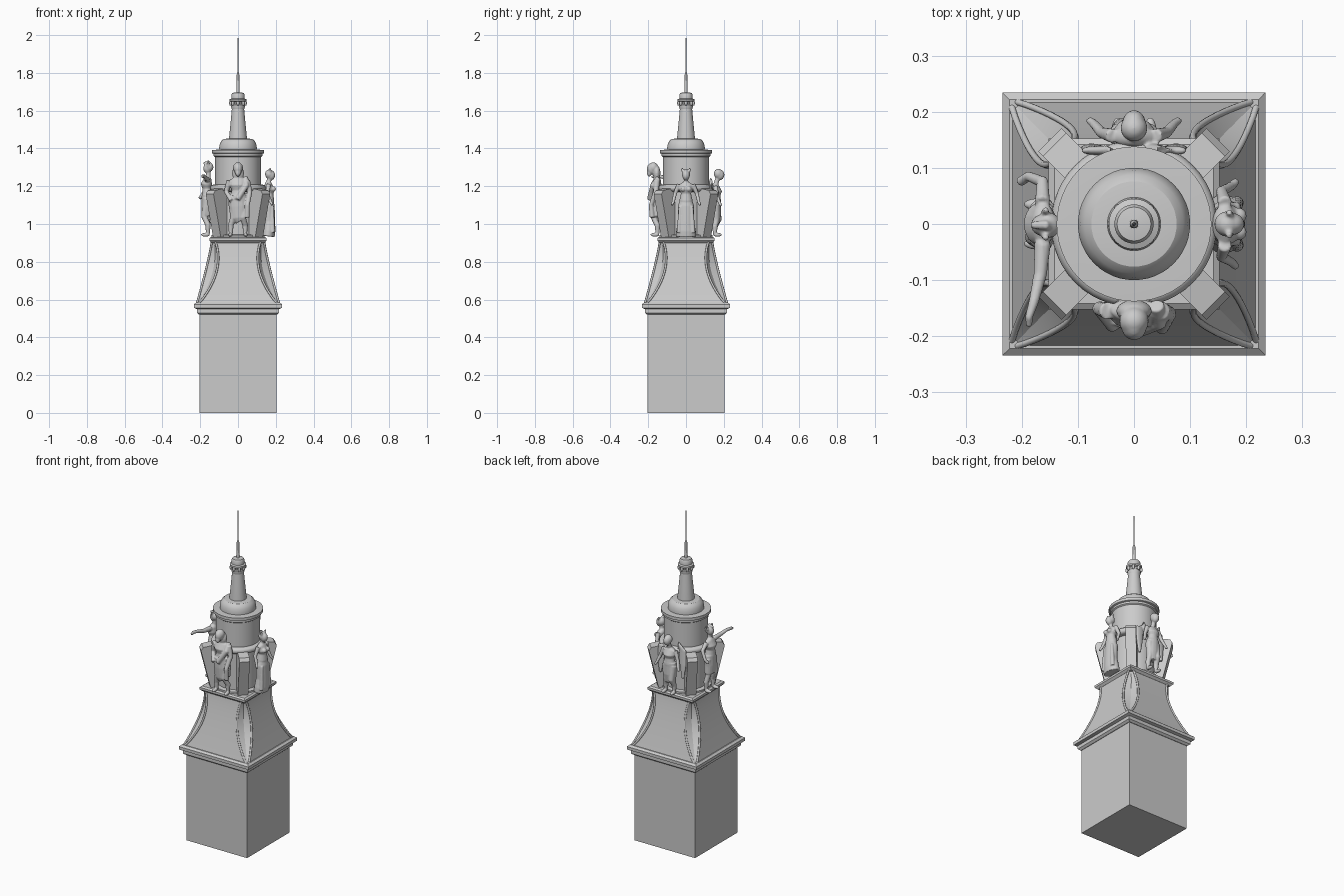
import bpy, bmesh, math
from math import sin, cos, pi
from mathutils import Vector, Matrix


def make(name, bm, angle=30):
    bmesh.ops.recalc_face_normals(bm, faces=bm.faces)
    me = bpy.data.meshes.new(name)
    bm.to_mesh(me)
    bm.free()
    ob = bpy.data.objects.new(name, me)
    bpy.context.collection.objects.link(ob)
    bpy.ops.object.select_all(action='DESELECT')
    ob.select_set(True)
    bpy.context.view_layer.objects.active = ob
    bpy.ops.object.shade_smooth_by_angle(angle=math.radians(angle))
    return ob


def loft(bm, rings):
    """Skin a list of closed point rings and cap both ends."""
    vs = [[bm.verts.new(p) for p in r] for r in rings]
    n = len(vs[0])
    for a, b in zip(vs, vs[1:]):
        for i in range(n):
            bm.faces.new((a[i], a[(i + 1) % n], b[(i + 1) % n], b[i]))
    bm.faces.new(vs[0][::-1])
    bm.faces.new(vs[-1])


def lathe(name, profile, n=48):
    bm = bmesh.new()
    loft(bm, [[(r * cos(2 * pi * i / n), r * sin(2 * pi * i / n), z) for i in range(n)]
              for r, z in profile])
    return make(name, bm)


def square(s, z):
    return [(-s, -s, z), (s, -s, z), (s, s, z), (-s, s, z)]


def tube(bm, pts, n=12):
    """Tapered limb: points are (x, y, z, rx[, ry])."""
    P = [Vector(p[:3]) for p in pts]
    rings = []
    for i, p in enumerate(pts):
        d = (P[min(i + 1, len(P) - 1)] - P[max(i - 1, 0)]).normalized()
        ref = Vector((1, 0, 0)) if abs(d.x) < 0.8 else Vector((0, 0, 1))
        u = (ref - d * ref.dot(d)).normalized()
        v = d.cross(u)
        rx, ry = p[3], p[-1]
        rings.append([P[i] + u * rx * cos(2 * pi * k / n) + v * ry * sin(2 * pi * k / n)
                      for k in range(n)])
    loft(bm, rings)


def ball(bm, x, y, z, rx, ry=None, rz=None):
    m = Matrix.Translation((x, y, z)) @ Matrix.Diagonal((rx, ry or rx, rz or rx, 1))
    bmesh.ops.create_uvsphere(bm, u_segments=16, v_segments=10, radius=1, matrix=m)


# square shaft and stepped cornice
bm = bmesh.new()
loft(bm, [square(0.203, 0), square(0.203, 0.53)])
make("shaft", bm)
bm = bmesh.new()
loft(bm, [square(s, z) for s, z in ((0.206, 0.52), (0.218, 0.53), (0.218, 0.55), (0.234, 0.556),
                                    (0.234, 0.574), (0.222, 0.584))])
make("cornice", bm)

# flared roof with hollow leaf shaped corners
def roof_at(t):
    s = 0.138 + 0.08 * (1 - t) ** 1.2
    c = 0.008 + 0.05 * sin(pi * min(1, t * 0.97)) ** 0.8
    return s, c, 0.578 + 0.334 * t

bm = bmesh.new()
rings = []
for k in range(17):
    s, c, z = roof_at(k / 16)
    m = s - 0.66 * c
    ring = []
    for q in range(4):
        for x, y in ((s, s - c), (m, m), (s - c, s)):
            a = q * pi / 2
            ring.append((x * cos(a) - y * sin(a), x * sin(a) + y * cos(a), z))
    rings.append(ring)
loft(bm, rings)
make("flared_roof", bm, 20)

# raised ribs along the leaf edges
bm = bmesh.new()
for sx in (-1, 1):
    for sy in (-1, 1):
        for swap in (0, 1):
            pts = []
            for k in range(17):
                s, c, z = roof_at(k / 16)
                x, y = (s, s - c) if swap else (s - c, s)
                pts.append((sx * x, sy * y, z, 0.006))
            tube(bm, pts, 8)
make("roof_ribs", bm, 50)

# platform above the roof
bm = bmesh.new()
loft(bm, [square(s, z) for s, z in ((0.14, 0.90), (0.152, 0.912), (0.152, 0.925), (0.142, 0.932))])
make("platform", bm)

# round tower parts
lathe("lower_drum", [(0.14, 0.925), (0.14, 0.942), (0.115, 0.945), (0.115, 1.18)])
lathe("drum_ring", [(0.11, 1.17)] + [(0.13 + 0.018 * cos(a), 1.19 + 0.018 * sin(a))
                                     for a in [-pi / 2 + pi * i / 8 for i in range(9)]])
lathe("upper_drum", [(0.122, 1.19), (0.122, 1.355), (0.129, 1.36), (0.129, 1.372), (0.138, 1.375),
                     (0.138, 1.392), (0.1, 1.394)])
lathe("dome", [(0.1, 1.385), (0.1, 1.405), (0.096, 1.425), (0.088, 1.44), (0.076, 1.45),
               (0.05, 1.453)])
lathe("spire_column", [(0.048, 1.445), (0.047, 1.46), (0.039, 1.54), (0.031, 1.625)])
lathe("capital", [(0.03, 1.60), (0.036, 1.618), (0.036, 1.63), (0.031, 1.634), (0.034, 1.645),
                  (0.045, 1.65), (0.045, 1.66), (0.035, 1.664), (0.035, 1.685), (0.03, 1.694),
                  (0.01, 1.697)])
lathe("needle", [(0.008, 1.69), (0.007, 1.79), (0.004, 1.80), (0.003, 1.90), (0.001, 2.0)], 12)
bm = bmesh.new()
for i in range(8):
    a = i * pi / 4
    ball(bm, 0.039 * cos(a), 0.039 * sin(a), 1.64, 0.008, 0.008, 0.014)
make("capital_brackets", bm, 60)

# four outward leaning buttresses on the diagonals
bm = bmesh.new()
for i in range(4):
    rot = Matrix.Rotation(pi / 4 + i * pi / 2, 3, 'Z')
    side = [(0.09, 0.93), (0.158, 0.93), (0.212, 1.158), (0.20, 1.178), (0.10, 1.195)]
    loft(bm, [[rot @ Vector((r, w, z)) for r, z in side] for w in (-0.029, 0.029)])
make("buttresses", bm)


# statues: modelled facing -y, fused by a voxel remesh
def statue(name, bm, angle, radius):
    ob = make(name, bm, 180)
    rm = ob.modifiers.new("fuse", 'REMESH')
    rm.mode, rm.voxel_size, rm.use_smooth_shade = 'VOXEL', 0.0035, True
    sm = ob.modifiers.new("soften", 'SMOOTH')
    sm.factor, sm.iterations = 0.5, 2
    ob.location = (radius * sin(angle), -radius * cos(angle), 0.935)
    ob.rotation_euler.z = angle


def head(bm, x, y, z, s=1):
    ball(bm, x, y, z, 0.020 * s, 0.023 * s, 0.027 * s)
    ball(bm, x, y + 0.008, z + 0.006, 0.023 * s, 0.023 * s, 0.025 * s)
    tube(bm, [(x * 0.5, 0.004, z - 0.065, 0.014), (x, y + 0.006, z, 0.011)])


def legs(bm, hip, half, spread=0.0):
    for s in (-1, 1):
        k = -0.012 if s > 0 else 0.0
        tube(bm, [(s * half, 0, hip, 0.024), (s * half, k - 0.004, hip * 0.52, 0.016),
                  (s * (half + spread), 0.004, hip * 0.3, 0.015),
                  (s * (half + spread), 0.004, 0.012, 0.010)])
        ball(bm, s * (half + spread * 1.2), -0.01, 0.008, 0.011, 0.024, 0.010)


def torso(bm, hip, sh, w):
    tube(bm, [(0, 0, hip - 0.02, w * 0.7, 0.025), (0, 0, hip + 0.01, w * 0.82, 0.03),
              (0, -0.002, hip * 0.5 + sh * 0.5, w * 0.62, 0.023),
              (0, -0.004, sh - 0.03, w * 0.85, 0.03), (0, 0.002, sh, w * 0.8, 0.02),
              (0, 0.002, sh + 0.012, w * 0.35, 0.014)], 16)


# front: draped bearded figure
bm = bmesh.new()
legs(bm, 0.19, 0.026, 0.012)
torso(bm, 0.19, 0.30, 0.053)
head(bm, 0, -0.026, 0.357, 1.15)
ball(bm, 0, -0.04, 0.336, 0.014, 0.012, 0.02)
ball(bm, 0, 0.0, 0.335, 0.032, 0.02, 0.04)
tube(bm, [(-0.002, 0, 0.22, 0.05, 0.034), (0.004, 0, 0.16, 0.053, 0.034),
          (0.008, 0, 0.10, 0.046, 0.03), (0.018, 0, 0.085, 0.034, 0.024)], 16)
tube(bm, [(-0.045, -0.02, 0.19, 0.014), (0.0, -0.036, 0.20, 0.015), (0.045, -0.02, 0.27, 0.014),
          (0.04, 0.01, 0.31, 0.014)])
tube(bm, [(-0.046, 0, 0.295, 0.016), (-0.062, 0.005, 0.235, 0.013), (-0.036, -0.03, 0.19, 0.011)])
tube(bm, [(0.046, 0, 0.295, 0.018), (0.062, -0.005, 0.235, 0.014), (0.05, -0.03, 0.165, 0.012),
          (0.048, -0.024, 0.10, 0.014)])
statue("front_statue", bm, 0, 0.155)

# right: figure in a long gown with a horned headdress
bm = bmesh.new()
tube(bm, [(0, 0.004, 0.0, 0.054, 0.036), (0, 0, 0.03, 0.052, 0.036), (0, -0.003, 0.08, 0.042, 0.032),
          (0, 0, 0.16, 0.043, 0.032), (0, 0, 0.20, 0.030, 0.024)], 20)
torso(bm, 0.18, 0.275, 0.043)
head(bm, 0, -0.012, 0.323, 1.0)
for s in (-1, 1):
    tube(bm, [(s * 0.013, -0.008, 0.338, 0.009), (s * 0.022, -0.008, 0.36, 0.005)])
    ball(bm, s * 0.015, -0.025, 0.25, 0.014)
    tube(bm, [(s * 0.037, 0, 0.275, 0.013), (s * 0.058, 0.006, 0.225, 0.010),
              (s * 0.068, -0.012, 0.18, 0.008), (s * 0.076, -0.02, 0.165, 0.007)])
    tube(bm, [(s * 0.03, -0.02, 0.16, 0.008), (s * 0.038, -0.022, 0.02, 0.012)])
statue("right_statue", bm, pi / 2, 0.162)

# back: winged figure
bm = bmesh.new()
legs(bm, 0.17, 0.022, 0.006)
torso(bm, 0.17, 0.265, 0.044)
head(bm, 0, -0.022, 0.325, 1.05)
tube(bm, [(0, 0, 0.19, 0.04, 0.029), (0, 0, 0.12, 0.042, 0.029), (0, 0.004, 0.07, 0.036, 0.024)], 16)
for s in (-1, 1):
    tube(bm, [(s * 0.038, 0, 0.265, 0.013), (s * 0.058, -0.006, 0.215, 0.010),
              (s * 0.072, -0.022, 0.175, 0.008), (s * 0.08, -0.028, 0.16, 0.007)])
    tube(bm, [(s * 0.02, 0.02, 0.24, 0.016, 0.01), (s * 0.05, 0.026, 0.29, 0.022, 0.009),
              (s * 0.068, 0.026, 0.26, 0.027, 0.008), (s * 0.074, 0.022, 0.18, 0.022, 0.008),
              (s * 0.076, 0.02, 0.10, 0.008, 0.007)], 16)
statue("back_statue", bm, pi, 0.157)

# left: helmeted figure with one arm stretched out
bm = bmesh.new()
legs(bm, 0.20, 0.023, 0.010)
torso(bm, 0.20, 0.305, 0.046)
head(bm, 0.002, 0.002, 0.36, 1.0)
tube(bm, [(0.002, 0.02, 0.375, 0.008), (0.002, 0.006, 0.394, 0.009), (0.002, -0.02, 0.385, 0.006)])
for s in (-1, 1):
    tube(bm, [(s * 0.018, 0.004, 0.37, 0.008), (s * 0.026, 0.006, 0.395, 0.005)])
tube(bm, [(0, 0, 0.22, 0.04, 0.029), (0, 0, 0.16, 0.044, 0.031), (-0.004, 0, 0.11, 0.04, 0.028)], 16)
tube(bm, [(0.035, 0, 0.30, 0.015), (0.09, -0.004, 0.305, 0.012), (0.14, -0.016, 0.318, 0.009),
          (0.165, -0.024, 0.318, 0.011, 0.007), (0.182, -0.024, 0.312, 0.006)])
tube(bm, [(-0.038, 0, 0.30, 0.014), (-0.075, 0.0, 0.265, 0.011), (-0.085, -0.025, 0.22, 0.009),
          (-0.075, -0.04, 0.20, 0.009)])
statue("left_statue", bm, -pi / 2, 0.163)
